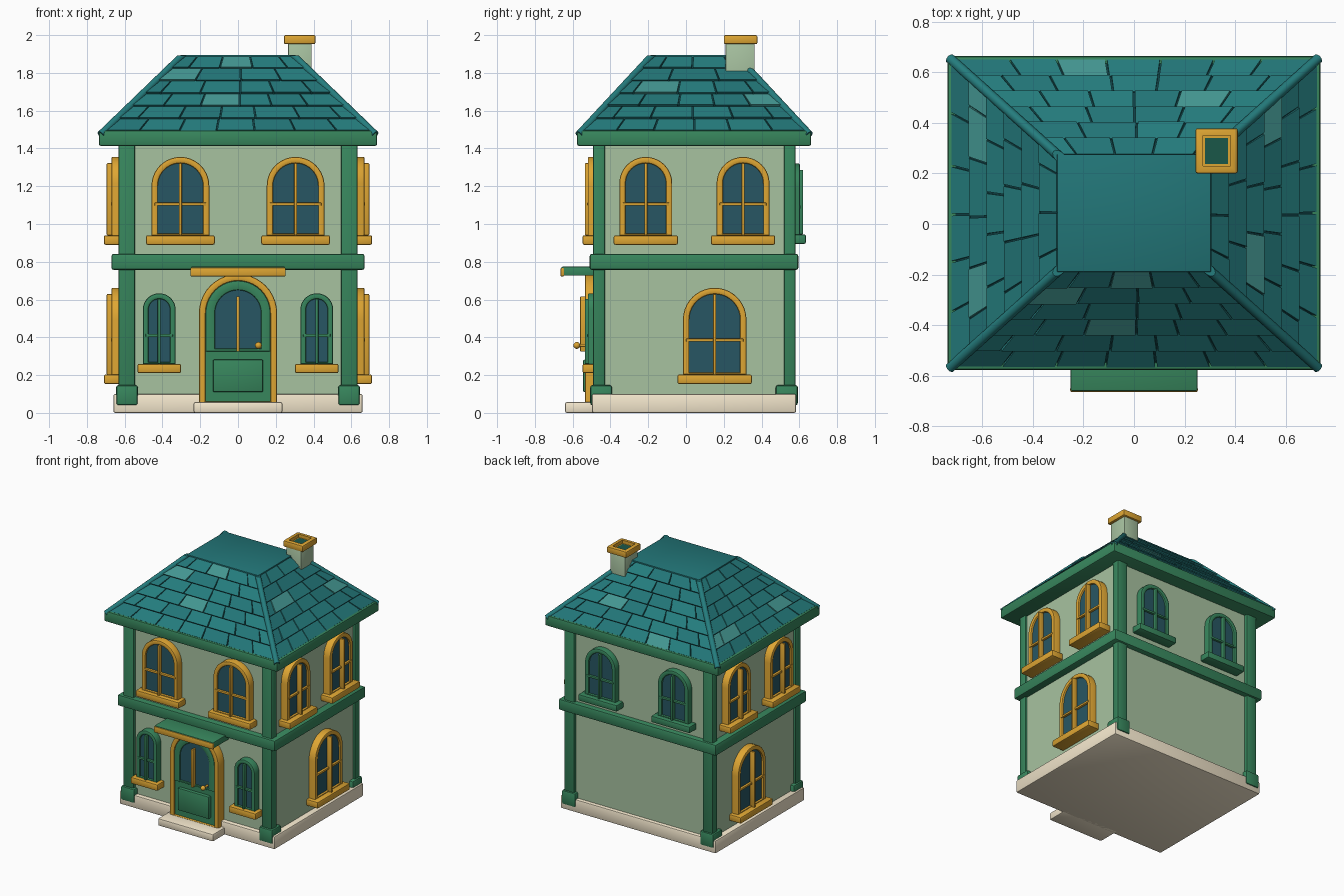
import bpy, bmesh, math, random
from mathutils import Vector, Matrix

if "Cube" in bpy.data.objects:
    bpy.data.objects.remove(bpy.data.objects["Cube"])

random.seed(4)
CY = 0.043  # centre of the house body in y


def mat(name, hexcol):
    m = bpy.data.materials.new(name)
    rgb = [int(hexcol[i:i + 2], 16) / 255 for i in (0, 2, 4)]
    m.diffuse_color = [c ** 2.2 for c in rgb] + [1]
    m.use_nodes = True
    m.node_tree.nodes["Principled BSDF"].inputs["Base Color"].default_value = m.diffuse_color
    return m


WALL, GREEN, GOLD = mat("wall_paint", "A6C19F"), mat("green_trim", "3A855D"), mat("gold_trim", "DDA436")
GLASS, CREAM, DARK = mat("glass", "2C5763"), mat("cream_stone", "F3E6CB"), mat("dark_teal", "174347")
TEAL, TEAL2, PALE = mat("teal_tile", "297C7D"), mat("teal_tile_deep", "277577"), mat("teal_tile_pale", "459590")
SOOT = mat("flue_green", "20584A")

# wall frames: local (u along wall, n outward, z up) -> world
SX, YF, YB = 0.615, -0.465, 0.555
SIDES = {
    "front": Matrix(((1, 0, 0, 0), (0, -1, 0, YF), (0, 0, 1, 0), (0, 0, 0, 1))),
    "back": Matrix(((1, 0, 0, 0), (0, 1, 0, YB), (0, 0, 1, 0), (0, 0, 0, 1))),
    "right": Matrix(((0, 1, 0, SX), (1, 0, 0, 0), (0, 0, 1, 0), (0, 0, 0, 1))),
    "left": Matrix(((0, -1, 0, -SX), (1, 0, 0, 0), (0, 0, 1, 0), (0, 0, 0, 1))),
}
WORLD = Matrix.Identity(4)


def finish(name, bm, mats, M=WORLD):
    bm.transform(M)
    bmesh.ops.recalc_face_normals(bm, faces=bm.faces)
    me = bpy.data.meshes.new(name)
    bm.to_mesh(me)
    bm.free()
    ob = bpy.data.objects.new(name, me)
    bpy.context.collection.objects.link(ob)
    for m in (mats if isinstance(mats, list) else [mats]):
        me.materials.append(m)
    return ob


def box(name, x, y, z, m, bev=0.008, M=WORLD):
    """Bevelled box from (min, max) pairs."""
    bm = bmesh.new()
    bmesh.ops.create_cube(bm, size=1)
    for v in bm.verts:
        v.co = [(a + b) / 2 + c * (b - a) for (a, b), c in zip((x, y, z), v.co)]
    if bev:
        bmesh.ops.bevel(bm, geom=bm.edges[:], offset=bev, segments=2, profile=0.5, affect='EDGES')
    return finish(name, bm, m, M)


def arch(u, hw, zb, zt, seg=20):
    pts = [(u - hw, zb)]
    pts += [(u - hw * math.cos(math.pi * i / seg), zt - hw + hw * math.sin(math.pi * i / seg)) for i in range(seg + 1)]
    return pts + [(u + hw, zb)]


def arch_ring(name, u, hw, zb, zt, t, d, m, M, b=0.008):
    """Rounded arched frame of width t standing d out of the wall."""
    bm = bmesh.new()
    section = [(0, 0), (0, d - b), (b * .3, d - b * .3), (b, d), (t - b, d), (t - b * .3, d - b * .3), (t, d - b), (t, 0)]
    rings = [[bm.verts.new((p, n, q)) for p, q in arch(u, hw - o, zb + o * 0.3, zt - o)] for o, n in section]
    for r0, r1 in zip(rings, rings[1:]):
        for i in range(len(r0)):
            j = (i + 1) % len(r0)
            bm.faces.new((r0[i], r0[j], r1[j], r1[i]))
    return finish(name, bm, m, M)


def arch_slab(name, u, hw, zb, zt, d, m, M):
    bm = bmesh.new()
    f = bm.faces.new([bm.verts.new((p, 0, q)) for p, q in arch(u, hw, zb, zt)])
    ext = bmesh.ops.extrude_face_region(bm, geom=[f])["geom"]
    bmesh.ops.translate(bm, vec=(0, d, 0), verts=[v for v in ext if isinstance(v, bmesh.types.BMVert)])
    return finish(name, bm, m, M)


def window(side, u, hw, zb, zt, t, zbar, sill_hw, depths, m, sill_m):
    """Arched window: frame, pane, cross bars and sill."""
    M, (df, db, ds) = SIDES[side], depths
    arch_ring(side + "_window_frame", u, hw, zb, zt, t, df, m, M)
    arch_slab(side + "_window_pane", u, hw - t * .8, zb, zt - t * .8, df - .014, GLASS, M)
    box(side + "_window_upright", (u - .008, u + .008), (df - .02, db), (zb, zt - t), m, .004, M)
    box(side + "_window_crossbar", (u - hw + t * .5, u + hw - t * .5), (df - .025, df + .003),
        (zbar - .008, zbar + .008), m, .003, M)
    box(side + "_window_sill", (u - sill_hw, u + sill_hw), (-.01, ds), (zb - .05, zb), sill_m, .009, M)


# plinth, step and walls
box("plinth", (-.66, .66), (-.498, .583), (0, .10), CREAM, .01)
box("front_step", (-.235, .235), (-.64, -.45), (0, .057), CREAM, .01)
box("walls", (-SX, SX), (YF, YB), (.02, 1.45), WALL, 0)

# corner posts with feet
for sx in (-1, 1):
    for y0, y1, f0, f1 in ((-.492, -.43, -.507, -.392), (.52, .58, .475, .592)):
        box("corner_post", sorted((sx * .545, sx * .632)), (y0, y1), (.08, 1.45), GREEN, .008)
        box("post_foot", sorted((sx * .53, sx * .645)), (f0, f1), (.04, .147), GREEN, .012)

# belt between the floors and eaves beam
box("floor_belt", (-.67, .67), (-.51, .595), (.757, .842), GREEN, .012)
box("eaves", (-.737, .737), (-.577, .663), (1.413, 1.495), GREEN, .012)

# windows
FRONT_D, BACK_D, SIDE_D = (.055, .07, .083), (.048, .065, .08), (.055, .08, .095)
for s in (-1, 1):
    window("front", s * .305, .153, .94, 1.355, .033, 1.105, .182, FRONT_D, GOLD, GOLD)
    window("front", s * .417, .087, .26, .633, .03, .41, .115, FRONT_D, GREEN, GOLD)
    window("back", s * .31, .13, .945, 1.32, .033, 1.09, .165, BACK_D, GREEN, GREEN)
for side in ("left", "right"):
    for u in (-.213, .302):
        window(side, u, .14, .94, 1.355, .033, 1.105, .17, SIDE_D, GOLD, GOLD)
    window(side, .152, .168, .203, .662, .033, .385, .197, SIDE_D, GOLD, GOLD)

# front door
F = SIDES["front"]
arch_ring("door_frame", 0, .207, .05, .735, .036, .07, GOLD, F)
arch_slab("door_leaf", 0, .175, .06, .703, .055, GREEN, F)
arch_ring("door_pane_surround", 0, .172, .325, .70, .05, .068, GREEN, F)
arch_slab("door_pane", 0, .125, .335, .665, .06, GLASS, F)
box("door_lower_panel", (-.133, .133), (.03, .08), (.11, .282), GREEN, .008, F)
box("door_pane_bar", (-.008, .008), (.05, .095), (.325, .617), GOLD, .004, F)
bm = bmesh.new()
bmesh.ops.create_uvsphere(bm, u_segments=16, v_segments=10, radius=.018, matrix=Matrix.Translation((.108, -.578, .357)))
bmesh.ops.create_cone(bm, cap_ends=True, segments=12, radius1=.008, radius2=.008, depth=.08,
                      matrix=Matrix.Translation((.108, -.54, .357)) @ Matrix.Rotation(math.pi / 2, 4, 'X'))
finish("door_knob", bm, GOLD)

# door canopy
box("canopy", (-.25, .25), (-.659, -.45), (.727, .774), GREEN, .005)
box("canopy_front_trim", (-.252, .252), (-.664, -.645), (.722, .769), GOLD, .006)

# roof core: truncated hip
BX, BY, TX, TY, Z0, Z1 = .715, .60, .30, .228, 1.485, 1.885
SIGNS = [(-1, -1), (1, -1), (1, 1), (-1, 1)]
low = [Vector((sx * BX, CY + sy * BY, Z0)) for sx, sy in SIGNS]
top = [Vector((sx * TX, CY + sy * TY, Z1)) for sx, sy in SIGNS]
bm = bmesh.new()
lv, tv = [[bm.verts.new(p) for p in ring] for ring in (low, top)]
bm.faces.new(lv)
bm.faces.new(tv)
for i in range(4):
    j = (i + 1) % 4
    bm.faces.new((lv[i], lv[j], tv[j], tv[i]))
finish("roof_core", bm, DARK)
box("roof_deck", (-TX - .004, TX + .004), (CY - TY - .004, CY + TY + .004), (1.865, 1.895), TEAL2, .003)

# shingles: staggered rows of wedge tiles on each slope
ROWS = 6
for i, side in enumerate(("front", "right", "back", "left")):
    A, B, C, D = low[i], low[(i + 1) % 4], top[(i + 1) % 4], top[i]
    nrm = (B - A).cross(D - A).normalized()
    bm = bmesh.new()
    for r in range(ROWS):
        v0, v1 = (r + .04) / ROWS, min((r + 1.0) / ROWS, .995)
        width = (A.lerp(D, v0) - B.lerp(C, v0)).length
        n = max(2, round(width / .205))
        off = .5 if r % 2 else 0
        cuts = [(k + off + random.uniform(-.08, .08)) / n for k in range(n + 1)]
        cuts = [0] + [c for c in cuts if .04 < c < .96] + [1]
        for f0, f1 in zip(cuts, cuts[1:]):
            g = .004 / width
            shade = random.choices((0, 1, 2), (6, 3, .9))[0]
            h = random.uniform(.012, .016)
            quad = [(f0 + g, v0, h), (f1 - g, v0, h), (f1 - g, v1, .006), (f0 + g, v1, .006)]
            base = [A.lerp(D, v).lerp(B.lerp(C, v), f) for f, v, _ in quad]
            bot = [bm.verts.new(p) for p in base]
            up = [bm.verts.new(p + nrm * q[2]) for p, q in zip(base, quad)]
            faces = [bm.faces.new(up), bm.faces.new(bot[::-1])]
            faces += [bm.faces.new((bot[k], bot[(k + 1) % 4], up[(k + 1) % 4], up[k])) for k in range(4)]
            for f in faces:
                f.material_index = shade
    finish(side + "_shingles", bm, [TEAL, TEAL2, PALE])

# rounded hip caps, stopping level with the deck
for a, b in zip(low, top):
    d = b - a
    bm = bmesh.new()
    M = Matrix.Translation((a + b) / 2) @ d.to_track_quat('Z', 'Y').to_matrix().to_4x4()
    bmesh.ops.create_cone(bm, cap_ends=True, segments=14, radius1=.02, radius2=.02, depth=d.length + .04, matrix=M)
    bmesh.ops.bisect_plane(bm, geom=bm.verts[:] + bm.edges[:] + bm.faces[:], plane_co=(0, 0, 1.892),
                           plane_no=(0, 0, 1), clear_outer=True)
    bmesh.ops.holes_fill(bm, edges=[e for e in bm.edges if e.is_boundary])
    finish("hip_cap", bm, TEAL)

# chimney with a hollow cap
box("chimney_stack", (.265, .39), (.21, .363), (1.70, 1.96), WALL, .004)
cap = box("chimney_cap", (.243, .41), (.20, .378), (1.952, 2.0), GOLD, .008)
bm = bmesh.new()
bm.from_mesh(cap.data)
lid = max(bm.faces, key=lambda f: f.calc_center_median().z + f.calc_area())
bmesh.ops.inset_region(bm, faces=[lid], thickness=.03)
pit = bmesh.ops.extrude_face_region(bm, geom=[lid])["geom"]
bmesh.ops.translate(bm, vec=(0, 0, -.025), verts=[v for v in pit if isinstance(v, bmesh.types.BMVert)])
if lid.is_valid:
    bmesh.ops.delete(bm, geom=[lid], context='FACES')
bm.to_mesh(cap.data)
bm.free()
box("chimney_flue", (.281, .372), (.238, .34), (1.96, 1.977), SOOT, 0)

# smooth the curved parts, keep the edges sharp
bpy.ops.object.select_all(action='SELECT')
bpy.context.view_layer.objects.active = cap
bpy.ops.object.shade_smooth_by_angle(angle=math.radians(35))
